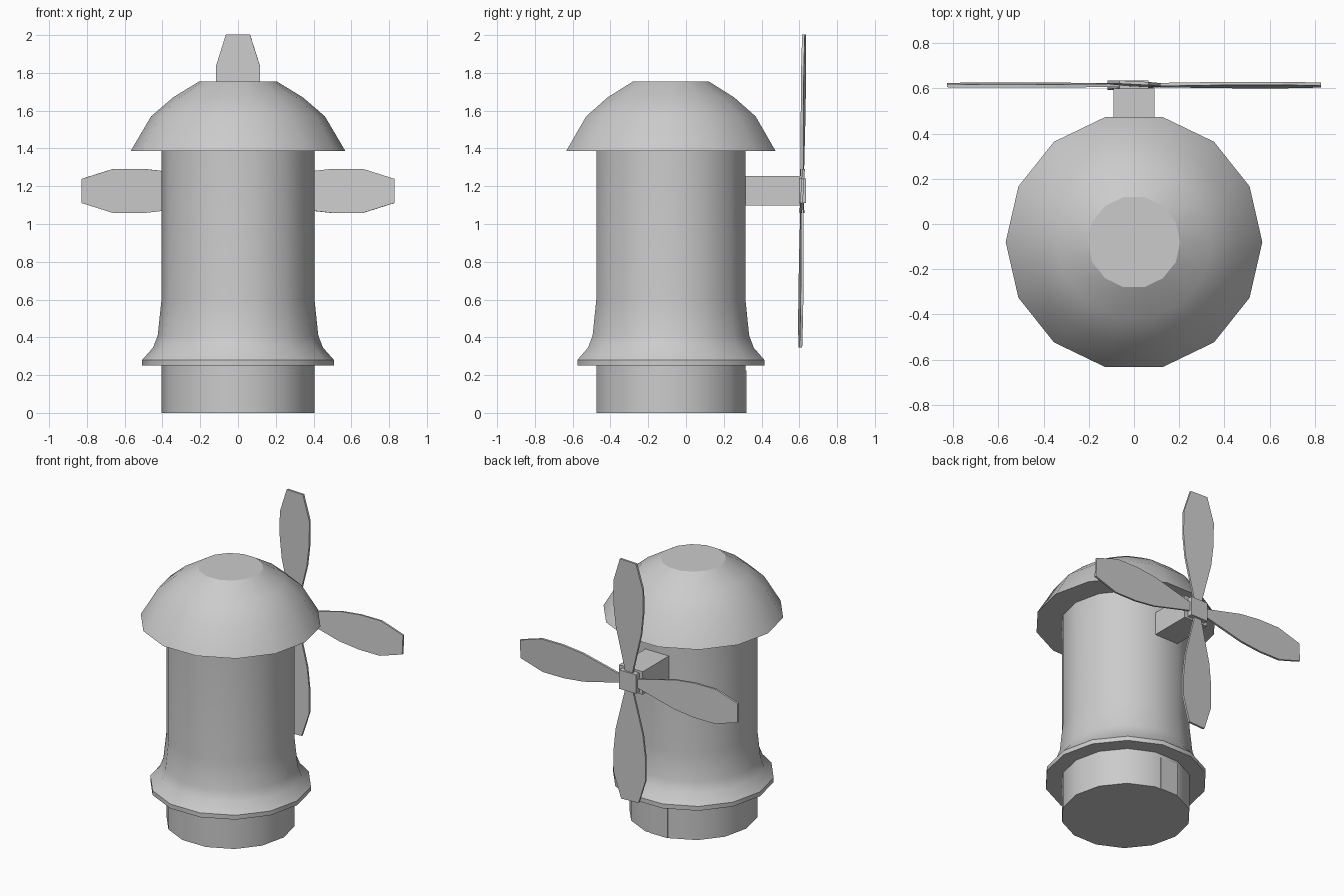
import bpy, bmesh
from math import radians, sin, cos, tau
from mathutils import Matrix, Vector

if "Cube" in bpy.data.objects:
    bpy.data.objects.remove(bpy.data.objects["Cube"])

SIDES = 14
CY = -0.08      # tower axis
HUB_Z = 1.175   # rotor axis height


def finish(name, bm, smooth=False):
    bmesh.ops.recalc_face_normals(bm, faces=bm.faces)
    mesh = bpy.data.meshes.new(name)
    bm.to_mesh(mesh)
    bm.free()
    ob = bpy.data.objects.new(name, mesh)
    bpy.context.collection.objects.link(ob)
    if smooth:
        bpy.ops.object.select_all(action='DESELECT')
        ob.select_set(True)
        bpy.context.view_layer.objects.active = ob
        bpy.ops.object.shade_smooth_by_angle(angle=radians(32))
    return ob


def lathe(name, profile):
    """Closed solid of revolution from (radius, z) points."""
    bm = bmesh.new()
    rings = [[bm.verts.new((r * cos(tau * i / SIDES), CY + r * sin(tau * i / SIDES), z))
              for i in range(SIDES)] for r, z in profile]
    for a, b in zip(rings, rings[1:]):
        for i in range(SIDES):
            j = (i + 1) % SIDES
            bm.faces.new((a[i], a[j], b[j], b[i]))
    bm.faces.new(rings[0])
    bm.faces.new(rings[-1])
    return finish(name, bm, smooth=True)


def box(name, x0, x1, y0, y1, z0, z1):
    bm = bmesh.new()
    size = Vector((x1 - x0, y1 - y0, z1 - z0))
    mid = Vector((x0 + x1, y0 + y1, z0 + z1)) / 2
    bmesh.ops.create_cube(bm, size=1, matrix=Matrix.Translation(mid) @ Matrix.Diagonal(size).to_4x4())
    return finish(name, bm)


# Tower with flared gallery ledge above the base
lathe("tower", [(0.405, 0), (0.405, 0.25), (0.508, 0.25), (0.508, 0.28),
                (0.45, 0.345), (0.425, 0.41), (0.405, 0.6), (0.405, 1.4)])

# Domed cap with flat top and overhanging rim
lathe("cap", [(0.568, 1.387), (0.46, 1.57), (0.344, 1.67), (0.205, 1.755)])

# Door panel on the base, rotor shaft and hub
box("door", -0.085, 0.05, 0.28, 0.32, 0, 0.225)
box("shaft", -0.09, 0.09, 0.2, 0.6, 1.097, 1.255)
box("hub", -0.065, 0.065, 0.59, 0.635, HUB_Z - 0.065, HUB_Z + 0.065)

# Four pitched blades around the hub, rotor leaning slightly
outline = [(0.04, 0.025), (0.09, 0.035), (0.35, 0.1), (0.5, 0.117), (0.66, 0.117), (0.828, 0.064)]
place = Matrix.Translation((0, 0.615, HUB_Z)) @ Matrix.Rotation(radians(-0.7), 4, 'X')
for k in range(4):
    bm = bmesh.new()
    pts = outline + [(d, -w) for d, w in reversed(outline)]
    face = bm.faces.new([bm.verts.new((d, -0.007, w)) for d, w in pts])
    side = bmesh.ops.extrude_face_region(bm, geom=[face])["geom"]
    bmesh.ops.translate(bm, vec=(0, 0.014, 0),
                        verts=[v for v in side if isinstance(v, bmesh.types.BMVert)])
    bm.transform(place @ Matrix.Rotation(k * tau / 4, 4, 'Y') @ Matrix.Rotation(radians(-3), 4, 'X'))
    finish(f"blade_{k + 1}", bm)
